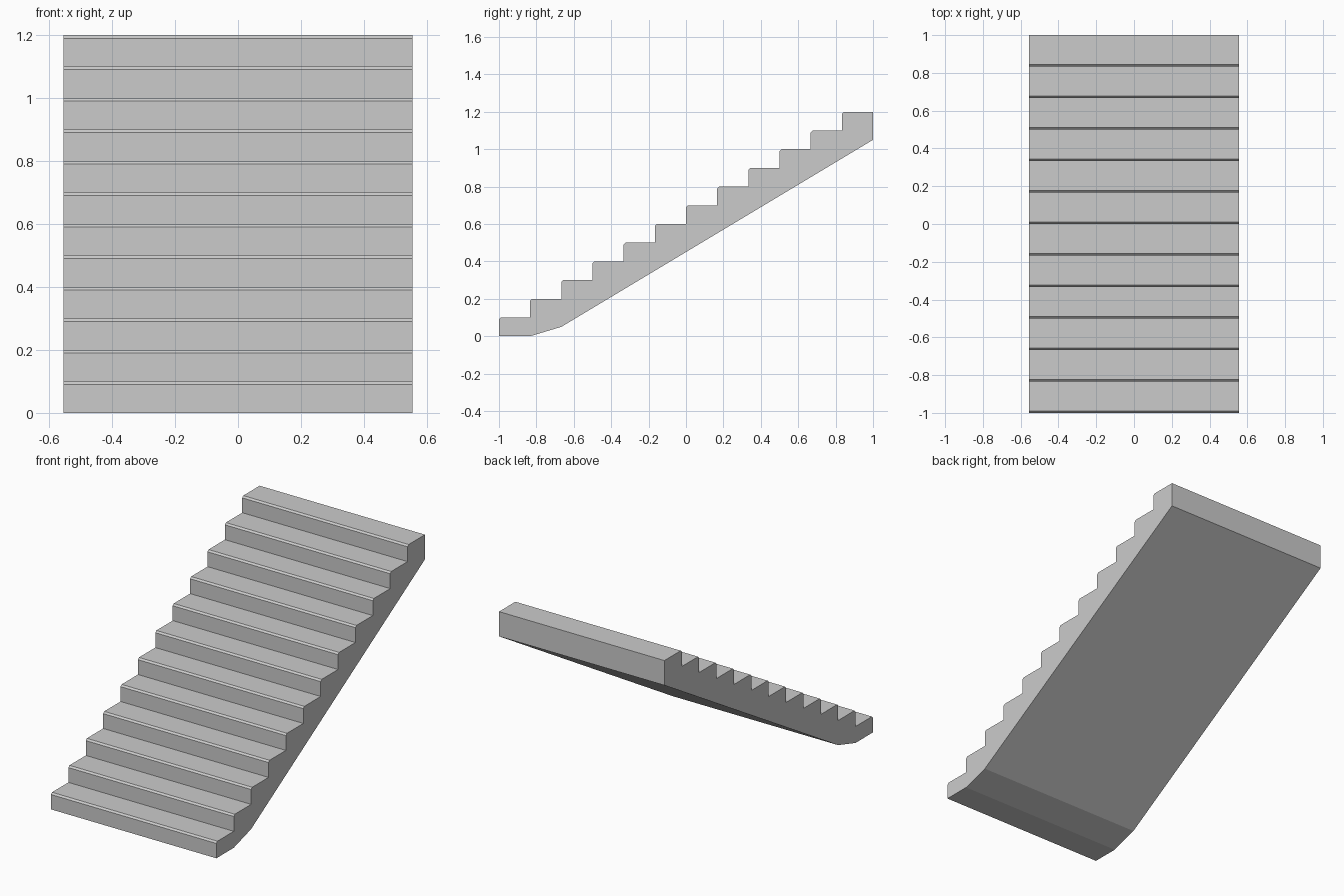
import bpy
import bmesh

STEPS = 12
RISE = 0.1
GOING = 2 / STEPS
HALF_WIDTH = 0.555
CHAMFER = 0.01

cube = bpy.data.objects.get("Cube")
if cube:
    bpy.data.objects.remove(cube, do_unlink=True)

# Plain concrete colour
concrete = bpy.data.materials.new("light_grey_concrete")
concrete.use_nodes = True
grey = (0.6, 0.6, 0.6, 1)
concrete.diffuse_color = grey
concrete.node_tree.nodes["Principled BSDF"].inputs["Base Color"].default_value = grey

# Stepped top edge with chamfered nosings, as (y, z)
profile = []
for i in range(STEPS):
    front, low, high = -1 + i * GOING, i * RISE, (i + 1) * RISE
    profile += [(front, low), (front, high - CHAMFER), (front + CHAMFER, high)]

# Back edge, sloping underside and flat foot
profile += [(1, STEPS * RISE), (1, 1.05), (-1 + 2 * GOING, 0.05), (-1 + GOING, 0)]

# Extrude the profile across the width
bm = bmesh.new()
side = bm.faces.new([bm.verts.new((-HALF_WIDTH, y, z)) for y, z in profile])
extruded = bmesh.ops.extrude_face_region(bm, geom=[side], use_keep_orig=True)
new_verts = [g for g in extruded["geom"] if isinstance(g, bmesh.types.BMVert)]
bmesh.ops.translate(bm, verts=new_verts, vec=(2 * HALF_WIDTH, 0, 0))
bmesh.ops.recalc_face_normals(bm, faces=bm.faces)

mesh = bpy.data.meshes.new("stair_flight")
bm.to_mesh(mesh)
bm.free()
mesh.materials.append(concrete)
stairs = bpy.data.objects.new("stair_flight", mesh)
bpy.context.collection.objects.link(stairs)
